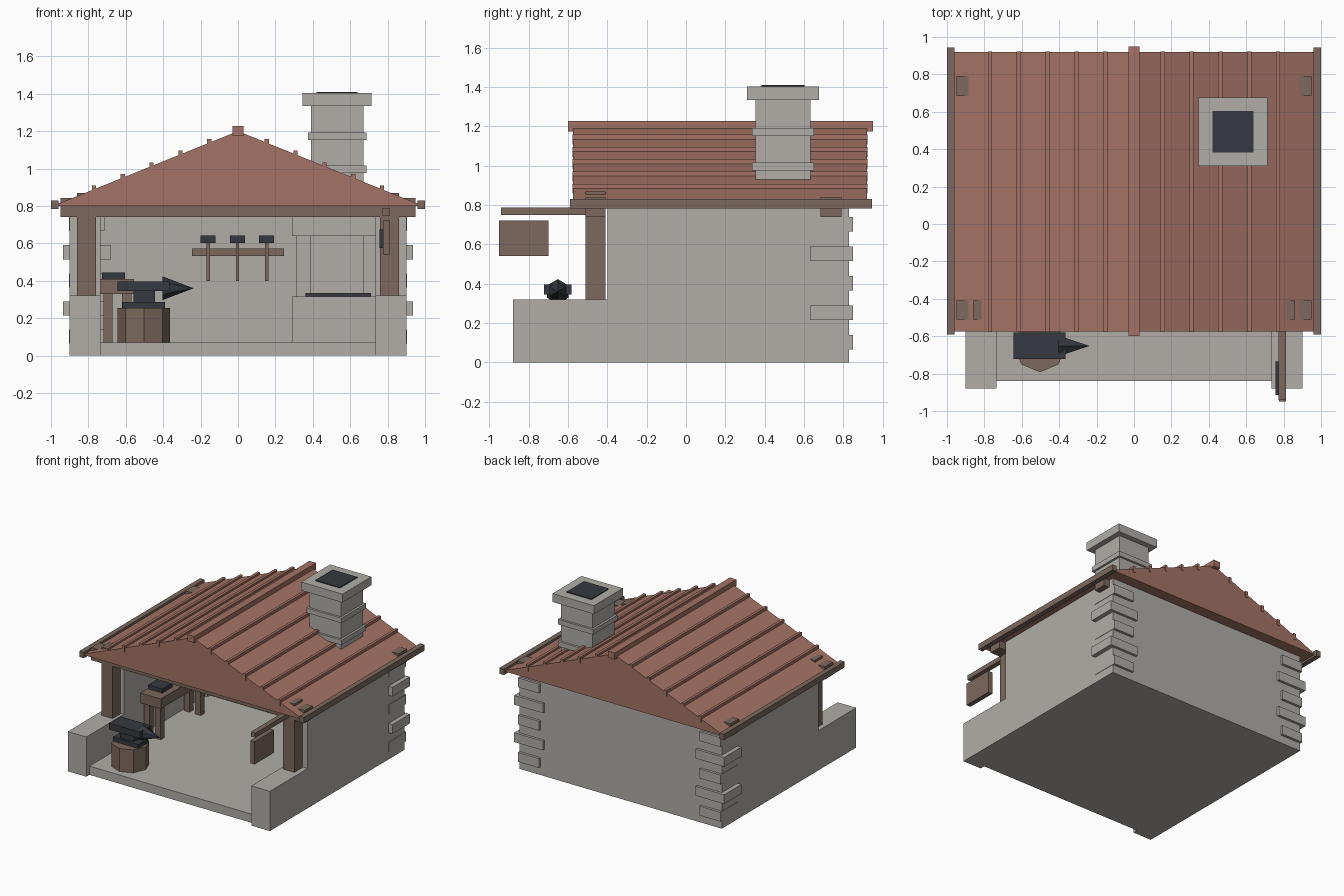
import bpy, math
from mathutils import Matrix

if "Cube" in bpy.data.objects:
    bpy.data.objects.remove(bpy.data.objects["Cube"])


def mat(name, c):
    m = bpy.data.materials.new(name)
    m.diffuse_color = (*c, 1)
    m.use_nodes = True
    m.node_tree.nodes["Principled BSDF"].inputs["Base Color"].default_value = m.diffuse_color
    return m


STONE = mat("stone", (0.44, 0.42, 0.39))
WOOD = mat("wood", (0.20, 0.14, 0.11))
TILE = mat("roof_tile", (0.37, 0.17, 0.13))
IRON = mat("iron", (0.035, 0.04, 0.05))


def mesh(name, verts, faces, m):
    me = bpy.data.meshes.new(name)
    me.from_pydata(verts, [], faces)
    me.materials.append(m)
    ob = bpy.data.objects.new(name, me)
    bpy.context.collection.objects.link(ob)
    return ob


def box(name, x, y, z, m):
    """Box from (min, max) ranges."""
    x, y, z = sorted(x), sorted(y), sorted(z)
    v = [(a, b, c) for a in x for b in y for c in z]
    f = [(0, 1, 3, 2), (4, 6, 7, 5), (0, 4, 5, 1), (2, 3, 7, 6), (0, 2, 6, 4), (1, 5, 7, 3)]
    return mesh(name, v, f, m)


def cbox(name, cx, cy, h, z, m):
    return box(name, (cx - h, cx + h), (cy - h, cy + h), z, m)


def cone(name, loc, r1, r2, depth, n, m, rot=(0, 0, 0)):
    bpy.ops.mesh.primitive_cone_add(vertices=n, radius1=r1, radius2=r2, depth=depth, location=loc, rotation=rot)
    ob = bpy.context.object
    ob.name = name
    ob.data.materials.append(m)
    return ob


# Floor and walls
box("floor", (-0.89, 0.89), (-0.84, 0.82), (0, 0.07), STONE)
box("back_wall", (-0.9, 0.9), (0.665, 0.83), (0, 0.81), STONE)
for s, side in ((-1, "left"), (1, "right")):
    X = lambda a, b: (s * a, s * b)
    box(side + "_wall", X(0.735, 0.9), (-0.4, 0.83), (0, 0.81), STONE)
    box(side + "_low_wall", X(0.735, 0.9), (-0.88, -0.4), (0, 0.32), STONE)
    # Corner stones, alternating long and short
    for i in range(5):
        z = 0.065 + 0.15 * i
        xr = X(0.68, 0.935) if i % 2 else X(0.715, 0.903)
        box(side + "_corner_stone", xr, (0.63, 0.85), (z, z + 0.075), STONE)
    # Posts, eave beams and roof battens
    box(side + "_post", X(0.76, 0.86), (-0.51, -0.41), (0.32, 0.87), WOOD)
    box(side + "_eave_beam", X(0.96, 1.0), (-0.59, 0.945), (0.783, 0.83), WOOD)
    for i in range(1, 6):
        x = 0.154 * i
        z = 1.2 - 0.405 * x
        box(side + "_roof_batten", X(x - 0.011, x + 0.011), (-0.578, 0.923), (z - 0.03, z + 0.02), TILE)

# Cross beams
box("front_beam", (-0.95, 0.95), (-0.51, -0.41), (0.74, 0.842), WOOD)
box("back_beam", (-0.95, 0.95), (0.685, 0.79), (0.74, 0.842), WOOD)

# Roof prism and ridge
prof = [(-0.97, 0.8), (0.97, 0.8), (0.97, 0.808), (0, 1.2), (-0.97, 0.808)]
n = len(prof)
mesh("roof", [(x, y, z) for y in (-0.575, 0.92) for x, z in prof],
     [tuple(range(n)), tuple(range(2 * n - 1, n - 1, -1))]
     + [(i, i + n, (i + 1) % n + n, (i + 1) % n) for i in range(n)], TILE)
box("ridge", (-0.03, 0.03), (-0.6, 0.95), (1.175, 1.227), TILE)

# Chimney
CX, CY = 0.53, 0.493
cbox("chimney_shaft", CX, CY, 0.14, (0.7, 1.35), STONE)
for z in (0.975, 1.152):
    cbox("chimney_band", CX, CY, 0.157, (z, z + 0.04), STONE)
cbox("chimney_cap", CX, CY, 0.184, (1.335, 1.403), STONE)
cbox("chimney_flue", CX, CY, 0.11, (1.39, 1.41), IRON)

# Forge hearth
box("hearth", (0.29, 0.74), (0.2, 0.67), (0.06, 0.315), STONE)
box("hearth_plate", (0.36, 0.71), (0.24, 0.6), (0.31, 0.335), IRON)
box("forge_left_jamb", (0.31, 0.39), (0.3, 0.67), (0.31, 0.64), STONE)
box("forge_right_jamb", (0.67, 0.74), (0.3, 0.67), (0.31, 0.64), STONE)
box("forge_hood", (0.29, 0.74), (0.28, 0.67), (0.64, 0.81), STONE)

# Tool rack on the back wall
box("tool_rack", (-0.245, 0.245), (0.61, 0.67), (0.533, 0.572), WOOD)
for x in (-0.16, -0.003, 0.153):
    box("hammer_handle", (x - 0.009, x + 0.009), (0.585, 0.61), (0.4, 0.605), WOOD)
    box("hammer_head", (x - 0.04, x + 0.04), (0.575, 0.62), (0.603, 0.643), IRON)

# Workbench with vise
box("bench_top", (-0.74, -0.555), (-0.19, 0.42), (0.33, 0.41), WOOD)
for y in (-0.17, 0.34):
    for x in (-0.72, -0.62):
        box("bench_leg", (x, x + 0.05), (y, y + 0.05), (0.06, 0.335), WOOD)
box("vise", (-0.727, -0.604), (-0.1, 0.03), (0.405, 0.443), IRON)

# Anvil on an eight-sided stump
AX, AY = -0.503, -0.652
cone("stump", (AX, AY, 0.16), 0.14, 0.14, 0.19, 8, WOOD)
box("anvil_base", (-0.617, -0.389), (AY - 0.06, AY + 0.06), (0.253, 0.287), IRON)
box("anvil_waist", (-0.56, -0.443), (AY - 0.04, AY + 0.04), (0.285, 0.347), IRON)
box("anvil_body", (-0.643, -0.365), (AY - 0.071, AY + 0.071), (0.345, 0.397), IRON)
horn = cone("anvil_horn", (0, 0, 0), 0.063, 0, 0.165, 6, IRON)
horn.matrix_world = Matrix.Translation((-0.32, AY, 0.36)) @ Matrix.Rotation(math.pi / 2, 4, "Y") \
    @ Matrix.Rotation(math.pi / 2, 4, "Z") @ Matrix.Rotation(math.pi / 2, 4, "Z")
# Turn so a corner of the horn points up
horn.data.transform(Matrix.Rotation(math.pi / 6, 4, "Z"))

# Hanging sign
box("sign_arm", (0.773, 0.813), (-0.94, -0.41), (0.75, 0.788), WOOD)
box("sign_board", (0.775, 0.813), (-0.95, -0.7), (0.54, 0.722), WOOD)
box("sign_plate", (0.757, 0.777), (-0.915, -0.735), (0.575, 0.675), IRON)
